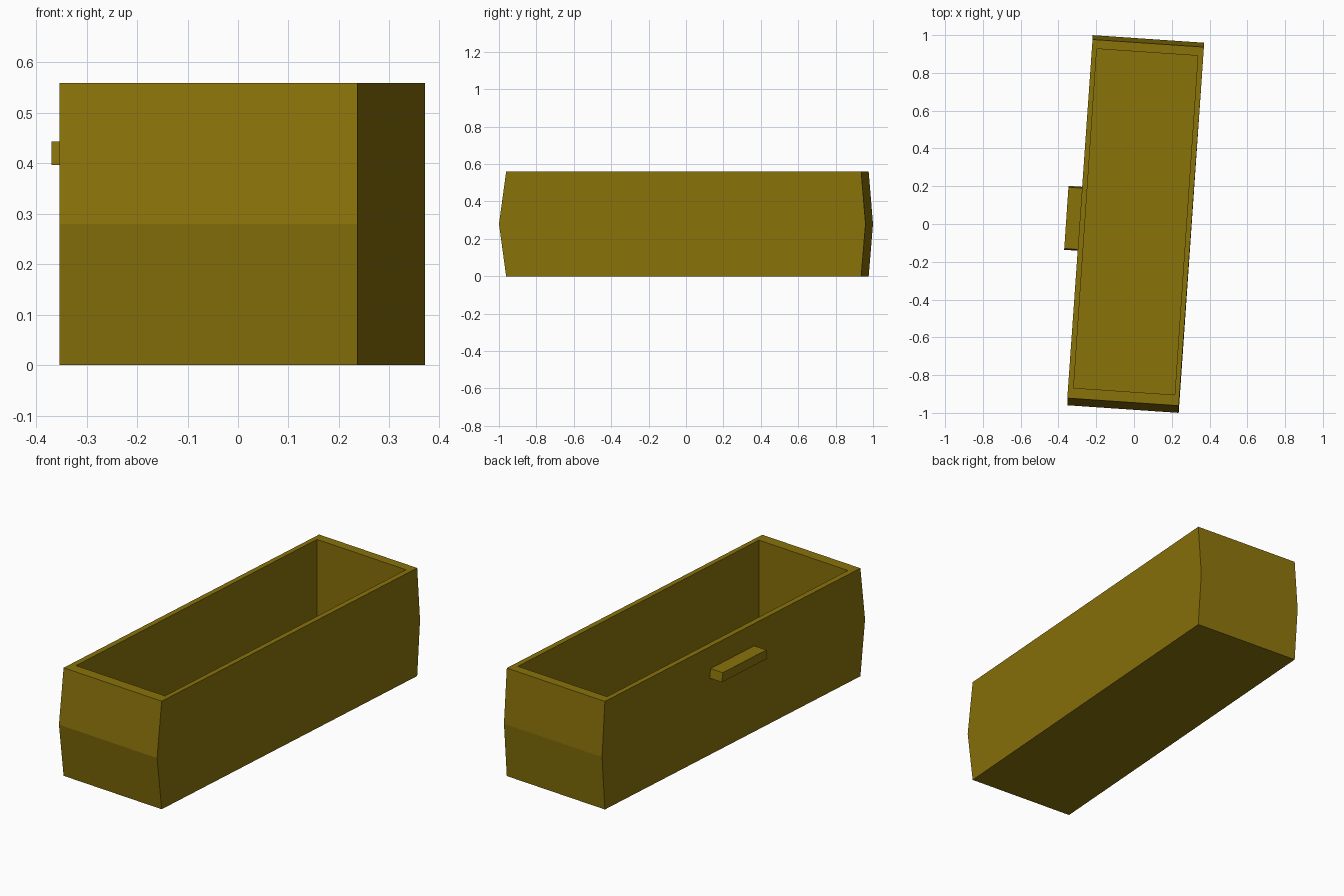
import bpy, bmesh, math
from mathutils import Matrix

if "Cube" in bpy.data.objects:
    bpy.data.objects.remove(bpy.data.objects["Cube"])

olive = bpy.data.materials.new("olive")
olive.diffuse_color = (0.25, 0.168, 0.003, 1)
olive.use_nodes = True
olive.node_tree.nodes["Principled BSDF"].inputs["Base Color"].default_value = olive.diffuse_color

# the whole drawer is turned slightly about the vertical
ANGLE = math.radians(3.9)
PLACE = Matrix.Translation((0.0085, 0, 0)) @ Matrix.Rotation(-ANGLE, 4, 'Z')


def finish(name, bm):
    bmesh.ops.recalc_face_normals(bm, faces=bm.faces)
    mesh = bpy.data.meshes.new(name)
    bm.to_mesh(mesh)
    bm.free()
    mesh.materials.append(olive)
    obj = bpy.data.objects.new(name, mesh)
    obj.matrix_world = PLACE
    bpy.context.collection.objects.link(obj)
    return obj


def extrude_profile(bm, profile, x0, x1):
    """Extrude a (y, z) side profile across x."""
    face = bm.faces.new([bm.verts.new((x0, y, z)) for y, z in profile])
    new = bmesh.ops.extrude_face_region(bm, geom=[face])["geom"]
    verts = [v for v in new if isinstance(v, bmesh.types.BMVert)]
    bmesh.ops.translate(bm, verts=verts, vec=(x1 - x0, 0, 0))


# drawer box: ends bulge at mid height, open hollow on top
H, FLOOR, W = 0.559, 0.057, 0.2955
INX, IN_FRONT, IN_BACK = 0.268, -0.888, 0.911
bm = bmesh.new()
extrude_profile(bm, [(-0.944, 0), (0.959, 0), (0.982, H / 2), (0.959, H),
                     (-0.944, H), (-0.982, H / 2)], -W, W)
bm.normal_update()
top = max(bm.faces, key=lambda f: f.calc_center_median().z)
outer = list(top.verts)
bm.faces.remove(top)
# the ends bulge straight along y, so the upper and lower corners slide a little
for v in bm.verts:
    if abs(v.co.z - H / 2) > 0.1:
        v.co.x += (0.023 if v.co.y > 0 else -0.038) * math.sin(ANGLE)


def ring(z):
    return [bm.verts.new((math.copysign(INX, v.co.x),
                          IN_BACK if v.co.y > 0 else IN_FRONT, z)) for v in outer]


rim, base = ring(H), ring(FLOOR)
for a, b in ((outer, rim), (rim, base)):
    for i in range(4):
        j = (i + 1) % 4
        bm.faces.new((a[i], a[j], b[j], b[i]))
bm.faces.new(base)
finish("drawer_box", bm)

# handle bar on the left side, ends slightly sloped
bm = bmesh.new()
extrude_profile(bm, [(-0.162, 0.396), (0.177, 0.396), (0.170, 0.443), (-0.155, 0.443)],
                -0.368, -0.29)
finish("handle", bm)
